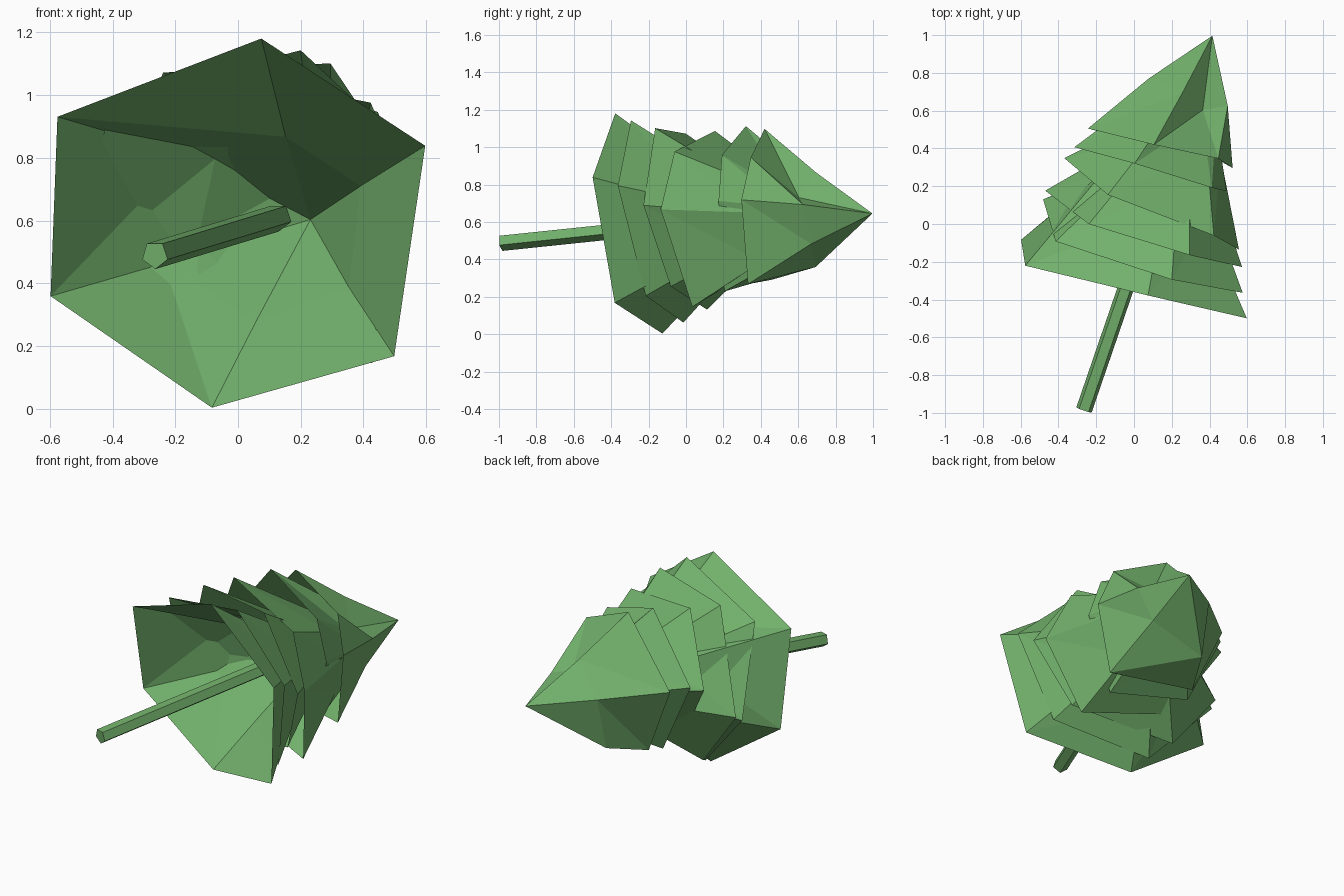
import bpy, bmesh
from math import radians, cos, sin
from mathutils import Vector

cube = bpy.data.objects.get("Cube")
if cube:
    bpy.data.objects.remove(cube, do_unlink=True)

green = bpy.data.materials.new("leaf green")
green.use_nodes = True
colour = (0.17, 0.44, 0.15, 1)
green.diffuse_color = colour
green.node_tree.nodes["Principled BSDF"].inputs["Base Color"].default_value = colour

# Axis of the leaning tree, from trunk foot to tip
foot = Vector((-0.265, -0.985, 0.49))
tip = Vector((0.415, 0.997, 0.645))
length = (tip - foot).length
axis = (tip - foot).normalized()
side = axis.cross(Vector((0, 0, 1))).normalized()
up = side.cross(axis)


def ring(bm, along, points):
    """Ring of vertices around the axis from (angle, radius, shift) triples."""
    verts = []
    for angle, radius, shift in points:
        a = radians(angle)
        verts.append(bm.verts.new(foot + axis * (along + shift)
                                  + side * radius * cos(a) + up * radius * sin(a)))
    return verts


def finish(bm, name):
    bmesh.ops.recalc_face_normals(bm, faces=bm.faces)
    mesh = bpy.data.meshes.new(name)
    bm.to_mesh(mesh)
    bm.free()
    mesh.materials.append(green)
    bpy.context.collection.objects.link(bpy.data.objects.new(name, mesh))


def branch_tier(name, along, height, points, pinch):
    """Hollow six-sided skirt: uneven rim, pinched middle ring and apex."""
    bm = bmesh.new()
    rim = ring(bm, along, points)
    middle = ring(bm, along + height / 2,
                  [(a, r * ratio, shift) for (a, r, s), (ratio, shift) in zip(points, pinch)])
    apex = bm.verts.new(foot + axis * (along + height))
    for i in range(len(rim)):
        j = (i + 1) % len(rim)
        bm.faces.new((rim[i], rim[j], middle[i]))
        bm.faces.new((rim[j], middle[j], middle[i]))
        bm.faces.new((middle[i], middle[j], apex))
    finish(bm, name)


# Middle rings as (radius ratio, shift along the axis)
even = [(0.5, 0)] * 6
base_pinch = [(.465, 0), (.46, 0), (.58, .1), (.6, 0), (.54, 0), (.49, 0)]
dented = [(.5, 0), (.35, 0)] + even[2:]
top_pinch = [(.6, 0), (.33, -.06), (.49, 0), (.53, 0), (.84, -.1), (.42, 0)]

# Tiers from the widest to the tip
tiers = [
    (0.753, 0.78, [(24, .72, .01), (79, .65, -.02), (144, .67, -.1),
                   (197, .635, -.02), (259, .56, .08), (324, .65, .04)], base_pinch),
    (0.88, 0.72, [(22, .64, 0), (70, .63, -.03), (135, .61, -.05),
                  (190, .575, .1), (250, .53, .05), (319, .54, .05)], even),
    (1.0, 0.72, [(13, .56, 0), (64, .6, 0), (120, .59, -.02),
                 (187, .575, .03), (236, .525, .03), (317, .46, .05)], even),
    (1.16, 0.7, [(11, .51, -.08), (49, .535, -.03), (116, .57, 0),
                 (167, .545, .08), (235, .4, 0), (307, .54, 0)], even),
    (1.344, 0.66, [(20, .36, .01), (55, .45, .02), (108, .55, .02),
                   (164, .52, -.03), (228, .42, -.03), (299, .41, -.04)], dented),
    (1.46, length - 1.46, [(20, .35, .02), (55, .42, .06), (102, .51, .03),
                           (165, .48, -.03), (228, .41, -.05), (308, .42, 0)], top_pinch),
]
for number, tier in enumerate(tiers, 1):
    branch_tier(f"branch_tier_{number}", *tier)

# Five-sided trunk, rising slightly towards the branches
bm = bmesh.new()
sides = 5
outline = [(270 + k * 360 / sides, 0.045, 0) for k in range(sides)]
low, high = ring(bm, 0, outline), ring(bm, 1.22, outline)
for v in high:
    v.co += up * 0.03
for i in range(sides):
    j = (i + 1) % sides
    bm.faces.new((low[i], low[j], high[j], high[i]))
bm.faces.new(low[::-1])
bm.faces.new(high)
finish(bm, "trunk")
